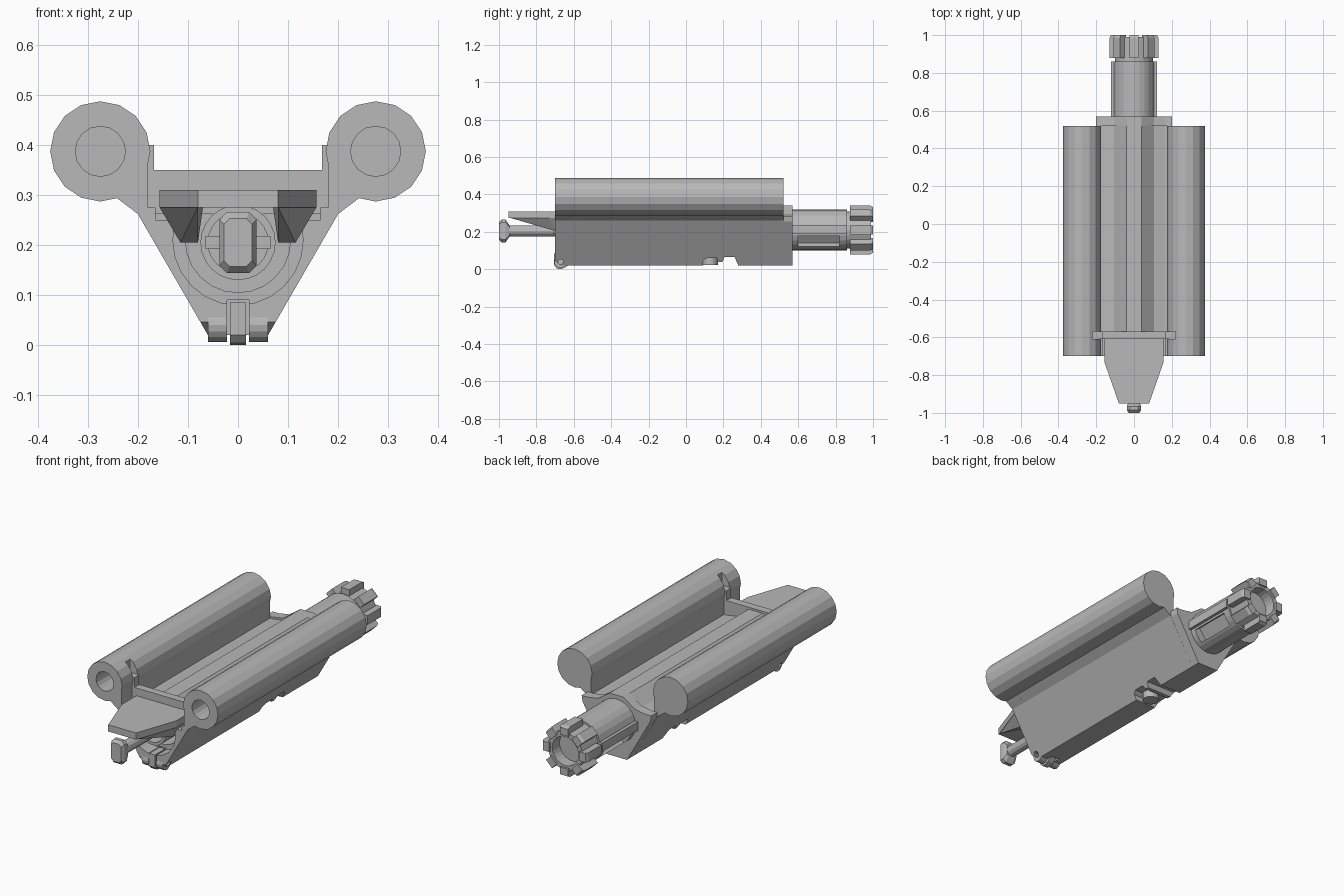
import bpy, bmesh, math
from mathutils import Vector

cube = bpy.data.objects.get("Cube")
if cube:
    bpy.data.objects.remove(cube, do_unlink=True)

gray = bpy.data.materials.new("plain gray")
gray.use_nodes = True
gray.diffuse_color = (0.48, 0.48, 0.48, 1)
gray.node_tree.nodes["Principled BSDF"].inputs["Base Color"].default_value = gray.diffuse_color

CZ = 0.21  # height of the central axis


def finish(name, bm):
    bmesh.ops.recalc_face_normals(bm, faces=bm.faces)
    mesh = bpy.data.meshes.new(name)
    bm.to_mesh(mesh)
    bm.free()
    mesh.materials.append(gray)
    obj = bpy.data.objects.new(name, mesh)
    bpy.context.collection.objects.link(obj)
    return obj


def prism(name, pts, a, b, axis="y"):
    """Extrude a flat outline from a to b along the axis."""
    place = {"x": lambda p, t: (t, p[0], p[1]),
             "y": lambda p, t: (p[0], t, p[1]),
             "z": lambda p, t: (p[0], p[1], t)}[axis]
    bm = bmesh.new()
    lo, hi = ([bm.verts.new(place(p, t)) for p in pts] for t in (a, b))
    bm.faces.new(lo)
    bm.faces.new(hi)
    for i in range(len(pts)):
        j = (i + 1) % len(pts)
        bm.faces.new((lo[i], lo[j], hi[j], hi[i]))
    return finish(name, bm)


def circle(u, v, r, n=16):
    return [(u + r * math.cos(2 * math.pi * i / n), v + r * math.sin(2 * math.pi * i / n))
            for i in range(n)]


def rect(u0, u1, v0, v1):
    return [(u0, v0), (u1, v0), (u1, v1), (u0, v1)]


def mirrored(half):
    """Complete a right-hand outline, listed bottom to top, across x = 0."""
    return half + [(-x, z) for x, z in reversed(half)]


def hull(name, pts):
    bm = bmesh.new()
    for p in pts:
        bm.verts.new(p)
    bmesh.ops.convex_hull(bm, input=bm.verts[:])
    return finish(name, bm)


def combine(obj, others, operation="DIFFERENCE"):
    """Apply booleans and discard the operands."""
    for other in others:
        mod = obj.modifiers.new("cut", "BOOLEAN")
        mod.operation, mod.object, mod.solver = operation, other, "EXACT"
        bpy.context.view_layer.update()
        graph = bpy.context.evaluated_depsgraph_get()
        mesh = bpy.data.meshes.new_from_object(obj.evaluated_get(graph))
        obj.modifiers.clear()
        obj.data = mesh
        bpy.data.objects.remove(other, do_unlink=True)


# Wedge-shaped body with a roofed trough, and the two side tubes
roof = [(0.165, 0.275), (0.105, 0.285), (0.04, 0.34)]
body = prism("body", mirrored([(0.06, 0.02), (0.2, 0.262), (0.25, 0.3), (0.25, 0.38),
                               (0.18, 0.4), (0.18, 0.275)] + roof), -0.70, 0.52)
combine(body, [prism("tube", circle(s * 0.275, 0.387, 0.1), -0.70, 0.52) for s in (-1, 1)], "UNION")

# Rear flange
prism("rear_flange", mirrored([(0.06, 0.02), (0.195, 0.255), (0.2, 0.285), (0.165, 0.285),
                               (0.105, 0.295), (0.04, 0.34)]), 0.519, 0.57)

# Tube bores, front pocket, plate notch, hinge slot, chamfer, pin hole and underside notch
combine(body, [prism("bore", circle(s * 0.275, 0.387, 0.05), -0.8, -0.45) for s in (-1, 1)])
combine(body, [
    prism("pocket", circle(0, CZ, 0.13, 24), -0.8, -0.62),
    prism("front_gap", rect(-0.165, 0.165, 0.25, 0.6), -0.8, -0.605),
    prism("receiver_bore", circle(0, CZ, 0.105, 24), -0.8, -0.5),
    prism("plate_notch", rect(-0.22, 0.22, 0.27, 0.6), -0.61, -0.57),
    prism("hinge_slot", rect(-0.022, 0.022, -0.1, 0.09), -0.8, -0.61),
    prism("chamfer", [(-0.75, -0.1), (-0.75, 0.046), (-0.70, 0.046), (-0.67, 0.02), (-0.67, -0.1)],
          -0.2, 0.2, "x"),
    prism("pin_hole", circle(-0.67, 0.04, 0.014, 10), -0.3, 0.3, "x"),
    prism("under_notch", [(0.09, -0.1), (0.09, 0.045), (0.11, 0.06), (0.165, 0.06), (0.175, 0.04),
                          (0.195, 0.04), (0.205, 0.065), (0.26, 0.065), (0.28, 0.02), (0.28, -0.1)],
          -0.2, 0.2, "x"),
])
prism("notch_post", circle(0, 0.13, 0.04), 0.022, 0.08, "z")

# Hinge lobes and the middle lug
for side, x in (("right", -0.06), ("left", 0.022)):
    lobe = prism(side + "_hinge_lobe", circle(-0.67, 0.04, 0.034), x, x + 0.038, "x")
    combine(lobe, [prism("pin_hole", circle(-0.67, 0.04, 0.014, 10), -0.3, 0.3, "x")])
prism("hinge_lug", [(-0.705, 0.085), (-0.705, 0.02), (-0.69, 0.004), (-0.67, 0), (-0.645, 0.01),
                    (-0.62, 0.03), (-0.62, 0.085)], -0.016, 0.016, "x")

# U-shaped cross plate seated in the tube notches
prism("cross_plate", mirrored([(0.2, 0.262), (0.22, 0.28), (0.22, 0.4), (0.168, 0.4),
                               (0.168, 0.35)]), -0.61, -0.57)

# Front ramp with its two keels
prism("front_ramp", mirrored([(0.08, -0.95), (0.157, -0.73), (0.157, -0.6)]), 0.275, 0.31, "z")
for side, s in (("right", -1), ("left", 1)):
    hull(side + "_ramp_keel", [(s * x, y, z) for x, y, z in (
        (0.08, -0.945, 0.276), (0.157, -0.73, 0.276), (0.07, -0.73, 0.276), (0.115, -0.7, 0.205),
        (0.08, -0.7, 0.205), (0.15, -0.61, 0.276), (0.07, -0.61, 0.276), (0.1, -0.62, 0.205))])

# Inner sleeve and pull handle
sleeve = prism("inner_sleeve", circle(0, CZ - 0.005, 0.075, 24), -0.70, -0.5)
combine(sleeve, [prism("sleeve_bore", circle(0, CZ - 0.005, 0.06, 24), -0.8, -0.6)])
prism("handle_rod", circle(0, 0.205, 0.03, 12), -0.975, -0.55)
prism("handle_cross_tabs", rect(-0.065, 0.065, 0.192, 0.218), -0.71, -0.67)


def knob_ring(y, w, h):
    return [(sx * x, y, 0.205 + sz * z) for sx in (-1, 1) for sz in (-1, 1)
            for x, z in ((w, h * 0.75), (w * 0.6, h))]


hull("handle_knob", knob_ring(-1, 0.028, 0.048) + knob_ring(-0.985, 0.037, 0.061)
     + knob_ring(-0.965, 0.037, 0.061) + knob_ring(-0.945, 0.03, 0.032))

# Rear barrel with side slots and ribs
barrel = prism("barrel", circle(0, CZ, 0.11, 24), 0.56, 0.86)
slots = []
for angle in (-35, -145):
    a = math.radians(angle)
    out, across = Vector((math.cos(a), math.sin(a))), Vector((-math.sin(a), math.cos(a)))
    pts = [Vector((0, CZ)) + out * r + across * w
           for r, w in ((0.07, -0.035), (0.15, -0.035), (0.15, 0.035), (0.07, 0.035))]
    slots.append(prism("slot", [tuple(p) for p in pts], 0.6, 0.82))
combine(barrel, slots)
for side, s in (("right", -1), ("left", 1)):
    prism(side + "_barrel_rib", rect(min(s * 0.1, s * 0.123), max(s * 0.1, s * 0.123), 0.19, 0.235),
          0.565, 0.86)
prism("barrel_neck", circle(0, CZ, 0.1, 24), 0.85, 0.89)

# Toothed end ring
ring = prism("end_ring", circle(0, CZ, 0.1, 24), 0.88, 0.99)
combine(ring, [prism("ring_bore", circle(0, CZ, 0.075, 24), 0.93, 1.1)])
for i in range(8):
    a = i * math.pi / 4
    out, across = Vector((math.cos(a), 0, math.sin(a))), Vector((-math.sin(a), 0, math.cos(a)))
    hull("end_tooth_%d" % (i + 1), [
        Vector((0, y, CZ)) + out * r + across * w
        for r, y in ((0.085, 0.878), (0.13, 0.878), (0.13, 0.985), (0.122, 1.0), (0.085, 1.0))
        for w in (-0.024, 0.024)])
